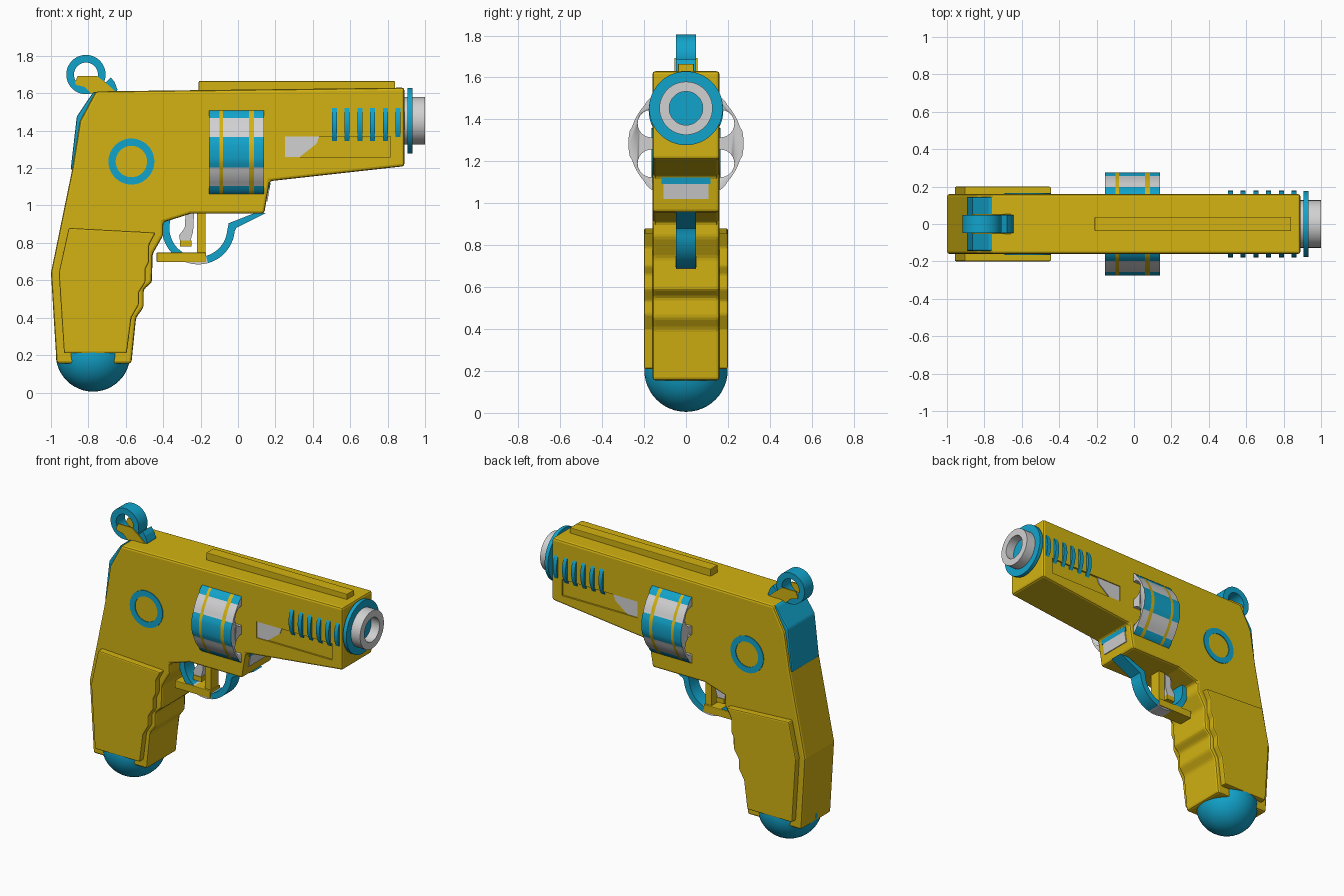
import bpy, bmesh, math
from mathutils import Vector

if "Cube" in bpy.data.objects:
    bpy.data.objects.remove(bpy.data.objects["Cube"])


def material(name, rgb):
    m = bpy.data.materials.new(name)
    m.diffuse_color = (*rgb, 1)
    m.use_nodes = True
    m.node_tree.nodes["Principled BSDF"].inputs["Base Color"].default_value = m.diffuse_color
    return m


YELLOW = material("yellow", (0.65, 0.45, 0.006))
BLUE = material("blue", (0.006, 0.37, 0.60))
GREY = material("light grey", (0.64, 0.64, 0.65))


def finish(name, bm, mats, smooth=False):
    bmesh.ops.recalc_face_normals(bm, faces=bm.faces)
    me = bpy.data.meshes.new(name)
    bm.to_mesh(me)
    bm.free()
    for m in mats:
        me.materials.append(m)
    ob = bpy.data.objects.new(name, me)
    bpy.context.collection.objects.link(ob)
    activate(ob)
    if smooth:
        bpy.ops.object.shade_smooth_by_angle(angle=math.radians(35))
    return ob


def activate(ob):
    bpy.ops.object.select_all(action='DESELECT')
    ob.select_set(True)
    bpy.context.view_layer.objects.active = ob


def prism(name, pts, y0, y1, mat, bevel=0):
    """Extrude an (x, z) outline from y0 to y1."""
    bm = bmesh.new()
    face = bm.faces.new([bm.verts.new((x, y0, z)) for x, z in pts])
    ext = bmesh.ops.extrude_face_region(bm, geom=[face])
    moved = [v for v in ext['geom'] if isinstance(v, bmesh.types.BMVert)]
    bmesh.ops.translate(bm, verts=moved, vec=(0, y1 - y0, 0))
    ob = finish(name, bm, [mat])
    if bevel:
        b = ob.modifiers.new("bevel", 'BEVEL')
        b.width, b.segments, b.limit_method = bevel, 2, 'ANGLE'
        b.angle_limit = math.radians(25)
        bpy.ops.object.modifier_apply(modifier="bevel")
    return ob


def box(name, x0, x1, z0, z1, hw, mat, bevel=0):
    return prism(name, [(x0, z0), (x1, z0), (x1, z1), (x0, z1)], -hw, hw, mat, bevel)


def lathe(name, profile, centre, mat, axis='x', closed=False, n=48):
    """Revolve (distance along axis, radius) points; open profiles get capped."""
    bm = bmesh.new()
    rings = []
    for d, r in profile:
        ring = []
        for k in range(n):
            a = 2 * math.pi * k / n
            u, v = r * math.cos(a), r * math.sin(a)
            p = (d, u, v) if axis == 'x' else (u, d, v)
            ring.append(bm.verts.new(Vector(p) + Vector(centre)))
        rings.append(ring)
    for a, b in zip(rings, rings[1:] + ([rings[0]] if closed else [])):
        for k in range(n):
            bm.faces.new((a[k], a[(k + 1) % n], b[(k + 1) % n], b[k]))
    if not closed:
        bm.faces.new(rings[0])
        bm.faces.new(rings[-1])
    return finish(name, bm, [mat], True)


def tube(name, d0, d1, r0, r1, centre, mat, axis):
    return lathe(name, [(d0, r0), (d0, r1), (d1, r1), (d1, r0)], centre, mat, axis, True)


def cut(ob, cutter):
    activate(ob)
    m = ob.modifiers.new("cut", 'BOOLEAN')
    m.operation, m.solver, m.object = 'DIFFERENCE', 'EXACT', cutter
    bpy.ops.object.modifier_apply(modifier="cut")
    bpy.data.objects.remove(cutter)


# Frame, barrel housing and grip core in one bevelled profile
frame = prism("frame", [
    (-0.76, 1.61), (0.89, 1.63), (0.89, 1.21), (0.17, 1.13), (0.14, 0.957), (-0.25, 0.957),
    (-0.40, 0.91), (-0.40, 0.84), (-0.457, 0.74), (-0.46, 0.59), (-0.505, 0.55),
    (-0.505, 0.455), (-0.545, 0.40), (-0.57, 0.155), (-0.97, 0.155), (-1.0, 0.64),
    (-0.885, 1.20), (-0.845, 1.45)], -0.16, 0.16, YELLOW, 0.014)

# Shallow side slots, each with a slanted grey insert
for s in (-1, 1):
    y0, y1 = sorted((s * 0.148, s * 0.2))
    cut(frame, prism("slot_cutter", [(0.25, 1.26), (0.815, 1.26), (0.815, 1.37), (0.25, 1.37)],
                     y0, y1, YELLOW))
    y0, y1 = sorted((s * 0.145, s * 0.154))
    prism("slot_insert", [(0.25, 1.26), (0.33, 1.26), (0.42, 1.33), (0.435, 1.37), (0.25, 1.37)],
          y0, y1, GREY)

    # Grip panels with finger grooves
    y0, y1 = sorted((s * 0.15, s * 0.2))
    prism("grip_panel", [
        (-0.93, 0.21), (-0.958, 0.64), (-0.905, 0.88), (-0.44, 0.855), (-0.475, 0.79),
        (-0.475, 0.70), (-0.495, 0.66), (-0.495, 0.59), (-0.53, 0.535), (-0.53, 0.47),
        (-0.57, 0.40), (-0.595, 0.21)], y0, y1, YELLOW, 0.008)

    # Side ring ornament
    y0, y1 = sorted((s * 0.156, s * 0.165))
    tube("side_ring", y0, y1, 0.084, 0.123, (-0.57, 0, 1.235), BLUE, 'y')

    # Hammer cheek plates
    y0, y1 = sorted((s * 0.046, s * 0.054))
    prism("hammer_cheek", [
        (-0.872, 1.66), (-0.856, 1.693), (-0.755, 1.693), (-0.70, 1.65), (-0.65, 1.605),
        (-0.78, 1.595), (-0.82, 1.634), (-0.866, 1.645)], y0, y1, YELLOW)

# Hammer: ring spur and arm
tube("hammer_ring", -0.047, 0.047, 0.064, 0.105, (-0.813, 0, 1.70), BLUE, 'y')
prism("hammer_arm", [(-0.77, 1.59), (-0.65, 1.59), (-0.645, 1.62), (-0.66, 1.66),
                     (-0.68, 1.685), (-0.705, 1.66), (-0.74, 1.65)], -0.047, 0.047, BLUE)

# Back strap
prism("back_strap", [(-0.757, 1.61), (-0.775, 1.605), (-0.862, 1.475), (-0.895, 1.19),
                     (-0.85, 1.20), (-0.80, 1.45)], -0.145, 0.145, BLUE, 0.012)

# Top rib
box("top_rib", -0.21, 0.84, 1.60, 1.665, 0.038, YELLOW, 0.004)

# Rounded grip end
lathe("grip_end", [(0.199 * math.cos(t), max(0.199 * math.sin(t), 0.001))
                   for t in [math.pi * i / 24 for i in range(25)]], (-0.775, 0, 0.204), BLUE, 'y')

# Barrel: vent rings, muzzle flange, hollow muzzle and bore plug
for i in range(6):
    lathe("vent_ring", [(0, 0.178), (0.027, 0.178)], (0.502 + i * 0.068, 0, 1.443), BLUE)
lathe("muzzle_flange", [(0.907, 0.176), (0.932, 0.176)], (0, 0, 1.453), BLUE)
tube("muzzle", 0.88, 1.0, 0.08, 0.127, (0, 0, 1.453), GREY, 'x')
lathe("bore_plug", [(0.90, 0.08), (0.938, 0.08)], (0, 0, 1.453), BLUE)

# Revolving cylinder: alternating sectors, two yellow bands, six chambers
bm = bmesh.new()
N, stops = 72, (-0.155, -0.10, -0.08, 0.06, 0.085, 0.14)


def grey_sector(deg):
    return abs(deg % 60 - 30) < 13


rings = []
for x in stops:
    ring = []
    for k in range(N):
        deg = 5 * k + 2.5
        r = 0.269 if grey_sector(deg) else 0.275
        a = math.radians(deg)
        ring.append(bm.verts.new((x, r * math.cos(a), 1.285 + r * math.sin(a))))
    rings.append(ring)
for i, (a, b) in enumerate(zip(rings, rings[1:])):
    for k in range(N):
        f = bm.faces.new((a[k], a[(k + 1) % N], b[(k + 1) % N], b[k]))
        f.material_index = 2 if i in (1, 3) else (0 if grey_sector(5 * k + 5) else 1)
bm.faces.new(rings[0])
bm.faces.new(rings[-1])
drum = finish("revolving_cylinder", bm, [GREY, BLUE, YELLOW], True)
for k in range(6):
    a = math.radians(30 + 60 * k)
    cut(drum, lathe("chamber_cutter", [(-0.3, 0.066), (0.3, 0.066)],
                    (0, 0.19 * math.cos(a), 1.285 + 0.19 * math.sin(a)), GREY, n=24))

# Trigger guard: curved strip with a straight lead-out and a grey lower section
angles = [math.radians(165 + 190 * i / 30) for i in range(31)]
outer = [(-0.212 + 0.195 * math.cos(t), 0.88 + 0.195 * math.sin(t)) for t in angles]
inner = [(-0.212 + 0.155 * math.cos(t), 0.88 + 0.155 * math.sin(t)) for t in angles]
outer += [(-0.01, 0.88), (0.15, 0.96)]
inner += [(-0.05, 0.905), (0.09, 0.96)]
bm = bmesh.new()
loops = [[bm.verts.new((p[0], y, p[1])) for p, y in
          ((o, -0.047), (o, 0.047), (i, 0.047), (i, -0.047))] for o, i in zip(outer, inner)]
for a, b in zip(loops, loops[1:]):
    for k in range(4):
        f = bm.faces.new((a[k], a[(k + 1) % 4], b[(k + 1) % 4], b[k]))
        c = f.calc_center_median()
        f.material_index = int(-0.30 < c.x < -0.16 and c.z < 0.8)
bm.faces.new(loops[0])
bm.faces.new(loops[-1])
finish("trigger_guard", bm, [BLUE, GREY], True)

# Trigger group
prism("trigger", [(-0.28, 0.96), (-0.235, 0.96), (-0.24, 0.86), (-0.255, 0.81), (-0.31, 0.81),
                  (-0.315, 0.84), (-0.285, 0.88)], -0.03, 0.03, GREY)
box("trigger_tip", -0.31, -0.248, 0.78, 0.812, 0.035, YELLOW)
box("trigger_post", -0.22, -0.175, 0.74, 0.96, 0.04, YELLOW)
box("trigger_rest", -0.435, -0.17, 0.697, 0.748, 0.053, YELLOW, 0.004)


# Plates on the slanted front of the lower frame
def front_plate(name, z0, z1, hw, mat):
    x0, x1 = (0.14 + (z - 0.957) * 0.173 for z in (z0, z1))
    prism(name, [(x0 - 0.003, z0), (x0 + 0.006, z0), (x1 + 0.006, z1), (x1 - 0.003, z1)],
          -hw, hw, mat)


front_plate("front_plate_grey", 1.02, 1.092, 0.108, GREY)
front_plate("front_plate_blue", 1.092, 1.122, 0.118, BLUE)
